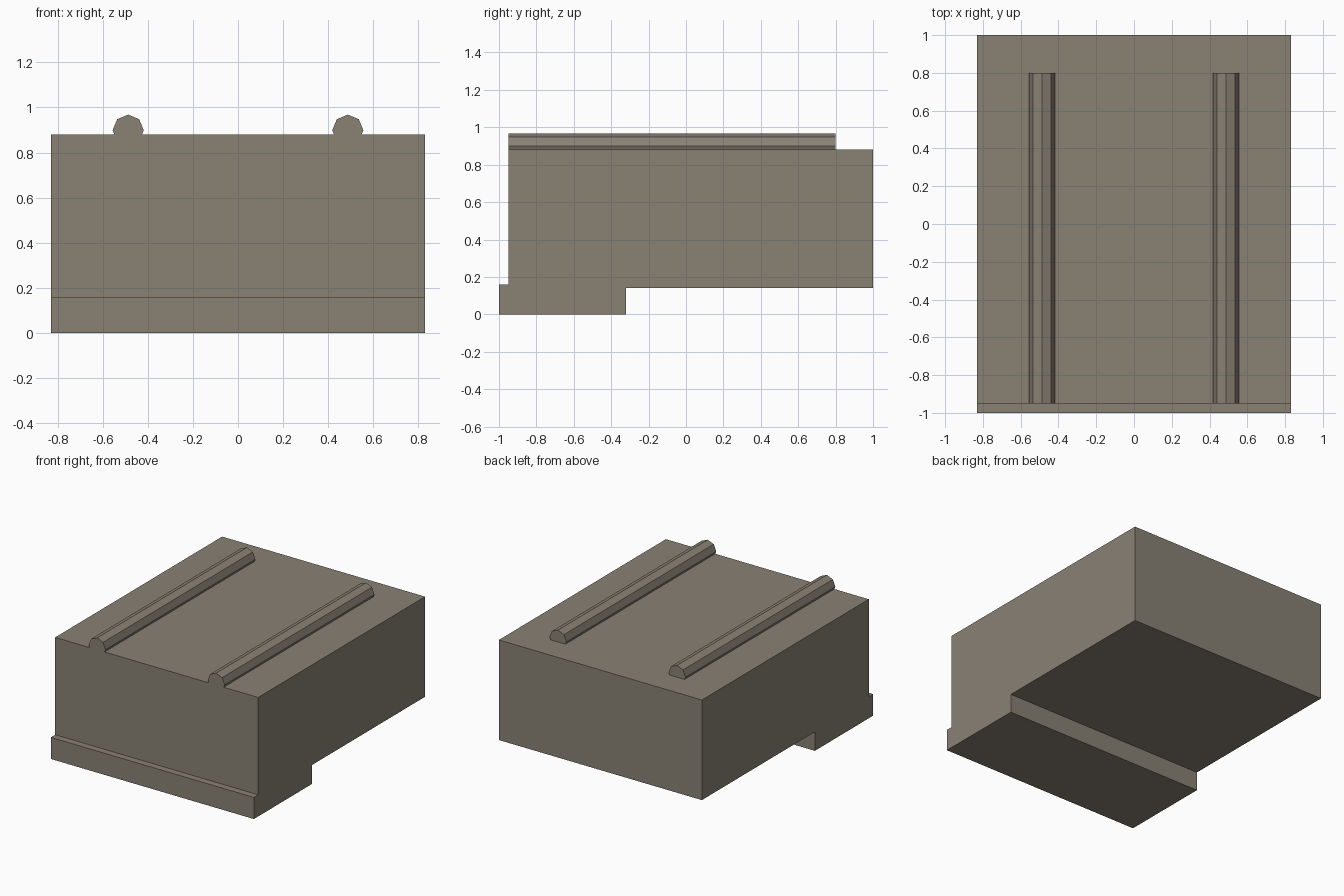
import bpy
import bmesh
from math import cos, sin, tau

cube = bpy.data.objects.get("Cube")
if cube:
    bpy.data.objects.remove(cube, do_unlink=True)

stone = bpy.data.materials.new("warm grey")
stone.use_nodes = True
COLOR = (0.25, 0.22, 0.175, 1)
stone.diffuse_color = COLOR
bsdf = stone.node_tree.nodes["Principled BSDF"]
bsdf.inputs["Base Color"].default_value = COLOR
bsdf.inputs["Roughness"].default_value = 0.8


def extrude_profile(name, points, direction):
    """Fill a closed profile and extrude it into a solid along a vector."""
    bm = bmesh.new()
    face = bm.faces.new([bm.verts.new(p) for p in points])
    result = bmesh.ops.extrude_face_region(bm, geom=[face], use_keep_orig=True)
    moved = [v for v in result["geom"] if isinstance(v, bmesh.types.BMVert)]
    bmesh.ops.translate(bm, verts=moved, vec=direction)
    bmesh.ops.recalc_face_normals(bm, faces=bm.faces)
    mesh = bpy.data.meshes.new(name)
    bm.to_mesh(mesh)
    bm.free()
    mesh.materials.append(stone)
    obj = bpy.data.objects.new(name, mesh)
    bpy.context.collection.objects.link(obj)
    return obj


# Block with a front lip and a stepped underside, as a side profile
HALF_WIDTH = 0.83
side = [(-1, 0), (-0.32, 0), (-0.32, 0.14), (1, 0.14),
        (1, 0.88), (-0.95, 0.88), (-0.95, 0.16), (-1, 0.16)]
extrude_profile("body", [(-HALF_WIDTH, y, z) for y, z in side],
                (2 * HALF_WIDTH, 0, 0))

# Eight-sided rails sunk into the top
RADIUS, RAIL_X, RAIL_Z = 0.069, 0.487, 0.899
for name, sign in (("right_rail", -1), ("left_rail", 1)):
    ring = [(sign * RAIL_X + RADIUS * cos(tau * i / 8), -0.95,
             RAIL_Z + RADIUS * sin(tau * i / 8)) for i in range(8)]
    extrude_profile(name, ring, (0, 1.75, 0))
